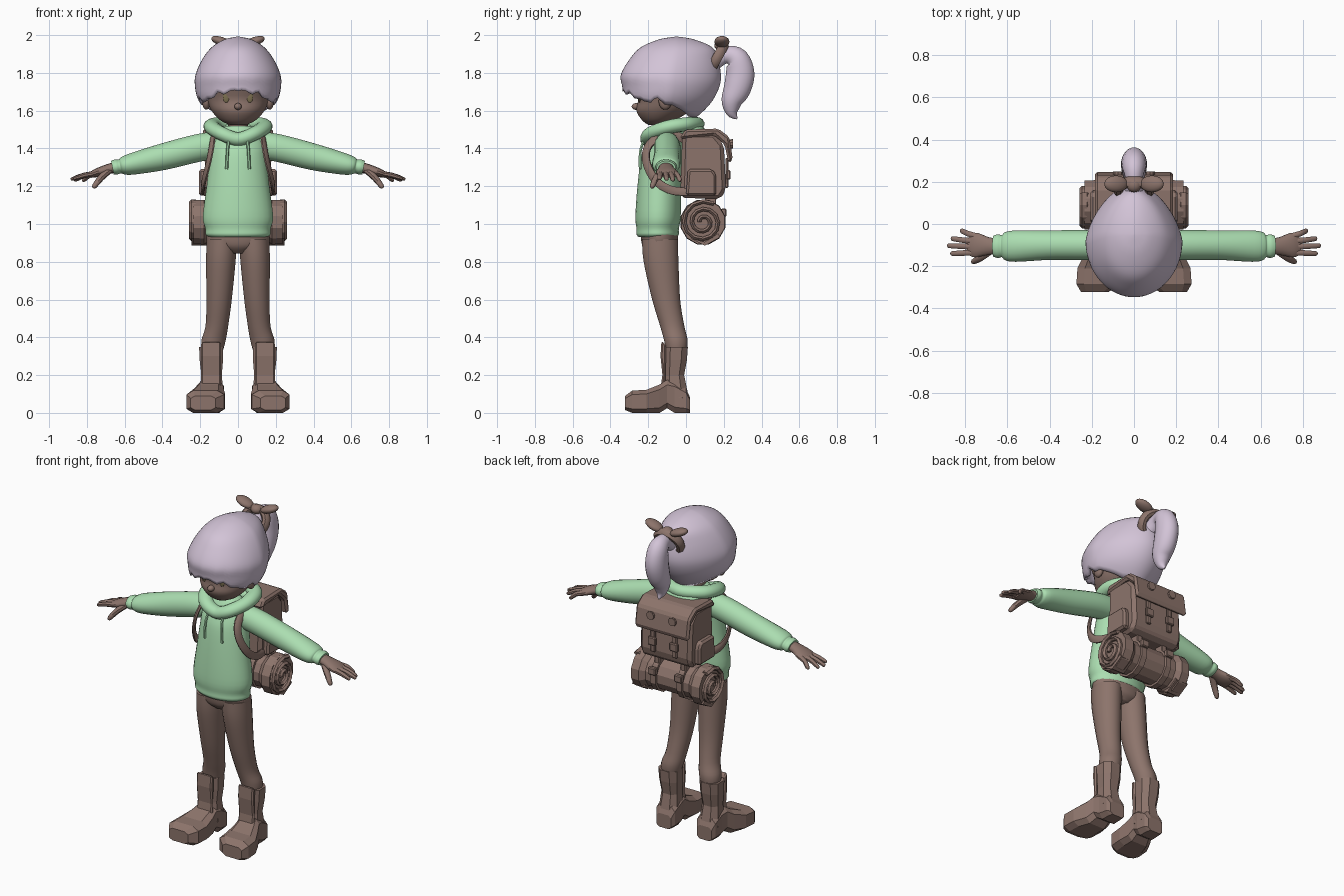
import bpy, bmesh, math
from mathutils import Vector

if "Cube" in bpy.data.objects:
    bpy.data.objects.remove(bpy.data.objects["Cube"])

def material(name, rgb):
    m = bpy.data.materials.new(name)
    m.diffuse_color = (*rgb, 1)
    m.use_nodes = True
    m.node_tree.nodes["Principled BSDF"].inputs["Base Color"].default_value = m.diffuse_color
    return m

GREEN = material("hoodie green", (0.41, 0.73, 0.44))
BROWN = material("warm brown", (0.265, 0.175, 0.148))
LILAC = material("hair lilac", (0.65, 0.55, 0.68))
OLIVE = material("eye olive", (0.20, 0.16, 0.08))
X, Y, Z = Vector((1, 0, 0)), Vector((0, 1, 0)), Vector((0, 0, 1))

def finish(name, bm, mat, smooth=True, mirror=False, bevel=0):
    bmesh.ops.recalc_face_normals(bm, faces=bm.faces)
    me = bpy.data.meshes.new(name)
    bm.to_mesh(me)
    bm.free()
    me.materials.append(mat)
    for p in me.polygons:
        p.use_smooth = smooth
    if smooth:
        me.set_sharp_from_angle(angle=math.radians(45))
    ob = bpy.data.objects.new(name, me)
    bpy.context.collection.objects.link(ob)
    if bevel:
        b = ob.modifiers.new("bevel", "BEVEL")
        b.width, b.segments = bevel, 1
    if mirror:
        ob.modifiers.new("mirror", "MIRROR").use_mirror_merge = False
    return ob

def spline(pts, k, closed=False):
    """Catmull-Rom through tuples, k steps per span."""
    n, out = len(pts), []
    if k < 2:
        return pts
    get = (lambda i: pts[i % n]) if closed else (lambda i: pts[max(0, min(n - 1, i))])
    for i in range(n if closed else n - 1):
        for s in range(k):
            t = s / k
            out.append(tuple(0.5 * (2 * b + (c - a) * t + (2 * a - 5 * b + 4 * c - d) * t * t
                                    + (3 * b - a - 3 * c + d) * t ** 3)
                             for a, b, c, d in zip(get(i - 1), get(i), get(i + 1), get(i + 2))))
    return out if closed else out + [pts[-1]]

def sweep(name, pts, mat, n=20, k=4, axis=None, up=Z, closed=False, e=1.0, **kw):
    """Loft elliptical sections (x, y, z, half width, half height) along a path."""
    pts = spline(pts, k, closed)
    bm, rings, m = bmesh.new(), [], len(pts)
    P = [Vector(p[:3]) for p in pts]
    off = math.pi / n
    big = abs(math.cos(off)) ** e
    for i, p in enumerate(pts):
        if closed:
            t = P[(i + 1) % m] - P[i - 1]
        else:
            t = P[min(i + 1, m - 1)] - P[max(i - 1, 0)]
        t = axis or t.normalized()
        side = t.cross(up).normalized()
        nor = side.cross(t)
        ring = []
        for j in range(n):
            a = 2 * math.pi * j / n + off
            c, s = math.cos(a), math.sin(a)
            c, s = (math.copysign(abs(v) ** e, v) / big for v in (c, s))
            ring.append(bm.verts.new(P[i] + side * c * p[3] + nor * s * p[4]))
        rings.append(ring)
    for i in range(m if closed else m - 1):
        A, B = rings[i], rings[(i + 1) % m]
        for j in range(n):
            bm.faces.new((A[j], A[(j + 1) % n], B[(j + 1) % n], B[j]))
    if not closed:
        bm.faces.new(rings[0])
        bm.faces.new(rings[-1])
    return finish(name, bm, mat, **kw)

def column(name, rows, mat, **kw):
    """Loft of horizontal sections, rows are (z, x, y, rx, ry)."""
    return sweep(name, [(x, y, z, a, b) for z, x, y, a, b in rows], mat, axis=Z, up=-Y, **kw)

def ball(name, loc, size, mat, rot=0, **kw):
    bm = bmesh.new()
    bmesh.ops.create_uvsphere(bm, u_segments=16, v_segments=10, radius=1)
    for v in bm.verts:
        x, y, z = (c * s for c, s in zip(v.co, size))
        v.co = Vector((x * math.cos(rot) - z * math.sin(rot), y,
                       x * math.sin(rot) + z * math.cos(rot))) + Vector(loc)
    return finish(name, bm, mat, **kw)

def prism(name, profile, x0, x1, mat, bevel=0.01, **kw):
    """Extrude a (y, z) outline from x0 to x1."""
    bm = bmesh.new()
    A, B = ([bm.verts.new((x, y, z)) for y, z in profile] for x in (x0, x1))
    bm.faces.new(A)
    bm.faces.new(B)
    for i in range(len(A)):
        j = (i + 1) % len(A)
        bm.faces.new((A[i], A[j], B[j], B[i]))
    return finish(name, bm, mat, smooth=False, bevel=bevel, **kw)

def box(name, c, s, mat, bevel=0.005, **kw):
    y, z = c[1], c[2]
    prof = [(y - s[1], z - s[2]), (y + s[1], z - s[2]), (y + s[1], z + s[2]), (y - s[1], z + s[2])]
    return prism(name, prof, c[0] - s[0], c[0] + s[0], mat, bevel, **kw)

# Head, face and neck
column("head", [(1.525, 0, -.155, .045, .045), (1.55, 0, -.145, .095, .088), (1.6, 0, -.12, .14, .142),
                (1.66, 0, -.1, .165, .155), (1.75, 0, -.09, .18, .19), (1.85, 0, -.08, .15, .16),
                (1.92, 0, -.08, .05, .05)], BROWN, n=28)
column("neck", [(1.4, 0, -.1, .06, .06), (1.48, 0, -.105, .052, .052), (1.58, 0, -.11, .055, .055)], BROWN)
ball("nose", (0, -.264, 1.622), (.02, .024, .018), BROWN)
ball("ear", (.168, -.11, 1.65), (.022, .035, .045), BROWN, mirror=True)
ball("eye", (.062, -.246, 1.672), (.018, .006, .03), OLIVE, mirror=True)

# Hair cap: sections by height, lower edge set by direction
SECT = [(1.992, -.05, .005, .005), (1.978, -.05, .07, .09), (1.935, -.05, .14, .19), (1.87, -.065, .19, .235),
        (1.79, -.08, .225, .265), (1.73, -.08, .228, .258), (1.66, -.09, .212, .235),
        (1.6, -.09, .165, .185), (1.545, -.07, .09, .1)]
EDGE = [(0, 1.715), (30, 1.70), (55, 1.655), (75, 1.67), (100, 1.62), (130, 1.57), (180, 1.55)]

def edge_height(deg):
    for (a, za), (b, zb) in zip(EDGE, EDGE[1:]):
        if deg <= b:
            base = za + (zb - za) * (deg - a) / (b - a)
            return base - (0.035 * abs((deg / 22) % 1 - .35) if deg < 95 else 0)
    return EDGE[-1][1]

bm, rows, N, R = bmesh.new(), [], 72, 24
fine = spline(SECT, 8)
for i in range(R + 1):
    row = []
    for j in range(N):
        ang = 2 * math.pi * j / N
        d = math.degrees(ang)
        z = 1.992 - (1.992 - edge_height(min(d, 360 - d))) * (i / R) ** 1.5
        q = min(range(len(fine) - 1), key=lambda h: 0 if fine[h][0] >= z >= fine[h + 1][0] else 1)
        s0, s1 = fine[q], fine[q + 1]
        t = (s0[0] - z) / (s0[0] - s1[0])
        yc, rx, ry = (u + (v - u) * t for u, v in zip(s0[1:], s1[1:]))
        rx *= 1 - .2 * max(0, -math.cos(ang))
        row.append(bm.verts.new((rx * math.sin(ang), yc - ry * math.cos(ang), z)))
    rows.append(row)
for A, B in zip(rows, rows[1:]):
    for j in range(N):
        bm.faces.new((A[j], A[(j + 1) % N], B[(j + 1) % N], B[j]))
bm.faces.new(rows[0])
hair = finish("hair_cap", bm, LILAC)
sol = hair.modifiers.new("thickness", "SOLIDIFY")
sol.thickness, sol.offset = .02, -1

# Ponytail with its tied scarf
sweep("ponytail", [(0, .15, 1.86, .045, .045), (0, .21, 1.895, .045, .04), (0, .268, 1.875, .062, .055),
                   (0, .287, 1.8, .075, .06), (0, .272, 1.72, .072, .06), (0, .243, 1.65, .056, .052),
                   (0, .245, 1.59, .032, .03), (0, .27, 1.557, .004, .004)], LILAC, up=X)
ring = [(.075 * math.cos(a), .165 + .035 * math.sin(a), 1.88 + .065 * math.sin(a), .022, .026)
        for a in (i * math.pi / 6 for i in range(12))]
sweep("scarf_ring", ring, BROWN, n=8, k=2, closed=True, up=Vector((0, .85, -.5)))
ball("scarf_loop", (.085, .19, 1.965), (.06, .04, .024), BROWN, rot=.35, mirror=True)
ball("scarf_knot", (0, .185, 1.945), (.035, .035, .028), BROWN)

# Hoodie
column("hoodie_body", [(.93, 0, -.15, .155, .1), (.945, 0, -.15, .172, .112), (.975, 0, -.15, .173, .112),
                       (1.04, 0, -.148, .186, .12), (1.2, 0, -.142, .166, .115), (1.35, 0, -.128, .15, .11),
                       (1.42, 0, -.115, .145, .1), (1.49, 0, -.105, .11, .075), (1.52, 0, -.1, .07, .06)],
       GREEN, n=28)
half = [(.085, -.185, 1.478), (.138, -.1, 1.512), (.115, 0, 1.528)]
loop = [(0, -.2, 1.448)] + half + [(0, .055, 1.53)] + [(-x, y, z) for x, y, z in reversed(half)]
sweep("hood_collar", [(*p, .042, .036) for p in loop], GREEN, n=14, k=5, closed=True)
ball("folded_hood", (0, .03, 1.495), (.125, .07, .045), GREEN)
sweep("sleeve", [(.08, -.1, 1.42, .06, .07), (.2, -.1, 1.405, .07, .073), (.4, -.1, 1.355, .07, .07),
                 (.56, -.105, 1.318, .074, .057), (.61, -.105, 1.308, .066, .046), (.625, -.105, 1.305, .052, .037),
                 (.645, -.105, 1.302, .056, .04), (.665, -.105, 1.298, .05, .036)], GREEN, mirror=True)
sweep("drawstring", [(.05, -.225, 1.44, .007, .007), (.056, -.242, 1.38, .007, .007),
                     (.06, -.243, 1.29, .007, .007)], GREEN, n=6, up=X, mirror=True)

# Hands
sweep("palm", [(.64, -.105, 1.302, .038, .028), (.69, -.105, 1.29, .042, .026), (.75, -.1, 1.27, .058, .022),
               (.785, -.097, 1.258, .045, .014)], BROWN, n=14, mirror=True)
for i, (y0, x1, y1, z1) in enumerate([(-.058, .825, -.033, 1.23), (-.083, .868, -.07, 1.232),
                                     (-.108, .885, -.103, 1.236), (-.135, .87, -.14, 1.24)]):
    sweep(f"finger_{i + 1}", [(.75, y0, 1.268, .015, .014), ((.75 + x1) / 2, (y0 + y1) / 2, 1.258, .013, .013),
                              (x1 - .01, y1, z1 + .003, .011, .01), (x1, y1, z1, .004, .004)],
          BROWN, n=8, k=3, mirror=True)
sweep("thumb", [(.68, -.125, 1.285, .018, .016), (.725, -.158, 1.245, .017, .016), (.76, -.178, 1.2, .012, .012),
                (.766, -.18, 1.19, .004, .004)], BROWN, n=8, k=3, mirror=True)

# Trousers
column("trouser_seat", [(.845, 0, -.135, .05, .06), (.875, 0, -.137, .135, .088), (.91, 0, -.14, .166, .097),
                        (.97, 0, -.142, .165, .1)], BROWN)
column("trouser_leg", [(.92, .085, -.138, .08, .095), (.8, .091, -.132, .078, .092), (.6, .1, -.105, .067, .074),
                       (.46, .112, -.073, .06, .064), (.38, .13, -.053, .064, .062), (.3, .138, -.05, .05, .05)],
       BROWN, mirror=True)

# Blocky boots
low = dict(smooth=False, mirror=True, k=1)
column("boot_shaft", [(.08, .14, -.055, .065, .07), (.2, .14, -.062, .054, .052), (.28, .141, -.055, .062, .06),
                      (.35, .142, -.052, .064, .062)], BROWN, n=8, e=.8, **low)
foot = [(.14, .02, .0, .085, .05), (.14, 0, 0, .13, .063), (.14, -.06, 0, .17, .066), (.147, -.1, .025, .175, .068),
        (.155, -.14, 0, .15, .08), (.168, -.21, 0, .122, .1), (.173, -.285, 0, .118, .1), (.185, -.322, .015, .09, .066)]
sweep("boot_foot", [(x, y, (a + b) / 2, w, (b - a) / 2) for x, y, a, b, w in foot], BROWN,
      n=8, axis=-Y, e=.5, **low)
prism("boot_tongue", [(-.135, .13), (-.11, .14), (-.105, .36), (-.13, .38), (-.135, .3), (-.125, .2)],
      .09, .195, BROWN, .008, mirror=True)

# Backpack
prism("pack_body", [(-.03, 1.14), (.18, 1.13), (.212, 1.18), (.2, 1.42), (.15, 1.48), (-.02, 1.48)],
      -.175, .175, BROWN, .02)
prism("pack_flap", [(-.035, 1.45), (-.005, 1.5), (.17, 1.505), (.23, 1.46), (.248, 1.34), (.225, 1.32),
                    (.205, 1.42), (.15, 1.47)], -.185, .185, BROWN, .012)
prism("pack_side_pocket", [(.0, 1.15), (.16, 1.15), (.16, 1.26), (.14, 1.29), (.01, 1.29)],
      .15, .207, BROWN, .012, mirror=True)
box("pack_strap", (.075, .216, 1.27), (.016, .008, .08), BROWN, mirror=True)
box("pack_buckle", (.075, .225, 1.26), (.026, .01, .025), BROWN, mirror=True)
sweep("flap_button", [(.075, .225, 1.42, .024, .024), (.075, .248, 1.425, .024, .024)], BROWN,
      n=10, axis=Y, **low)
sweep("shoulder_strap", [(.115, -.01, 1.45, .022, .01), (.13, -.1, 1.48, .022, .01), (.138, -.195, 1.42, .022, .01),
                         (.155, -.21, 1.33, .022, .01), (.18, -.16, 1.23, .022, .01), (.185, -.08, 1.18, .022, .01),
                         (.17, .01, 1.17, .022, .01)], BROWN, n=8, up=Vector((1, -.6, .3)), mirror=True)

# Bedroll under the pack, with spiral ends and tie straps
RY, RZ = .09, 1.01
sweep("bedroll", [(x, RY, RZ, r, r) for x, r in [(-.235, .115), (-.18, .118), (-.15, .096), (.15, .096),
                                                (.18, .118), (.235, .115)]],
      BROWN, n=12, k=1, axis=X, smooth=False)
spiral = []
for i in range(29):
    a, r = i * math.pi / 6, .018 + .095 * i / 28
    spiral.append((.235, RY - r * math.cos(a), RZ + r * math.sin(a), .011, .02))
sweep("bedroll_spiral", spiral, BROWN, n=6, k=1, up=X, smooth=False, mirror=True)
prism("bedroll_tail", [(.02, .925), (.1, .885), (.18, .93), (.17, .95), (.1, .905)], .16, .245, BROWN, 0, mirror=True)
sweep("bedroll_tie", [(x, RY, RZ, r, r) for x, r in [(.07, .095), (.072, .108), (.108, .108), (.11, .095)]],
      BROWN, n=12, axis=X, **low)
box("tie_buckle", (.09, .2, 1.06), (.026, .014, .022), BROWN, mirror=True)
box("tie_hanger", (.09, .13, 1.12), (.018, .03, .03), BROWN, mirror=True)
